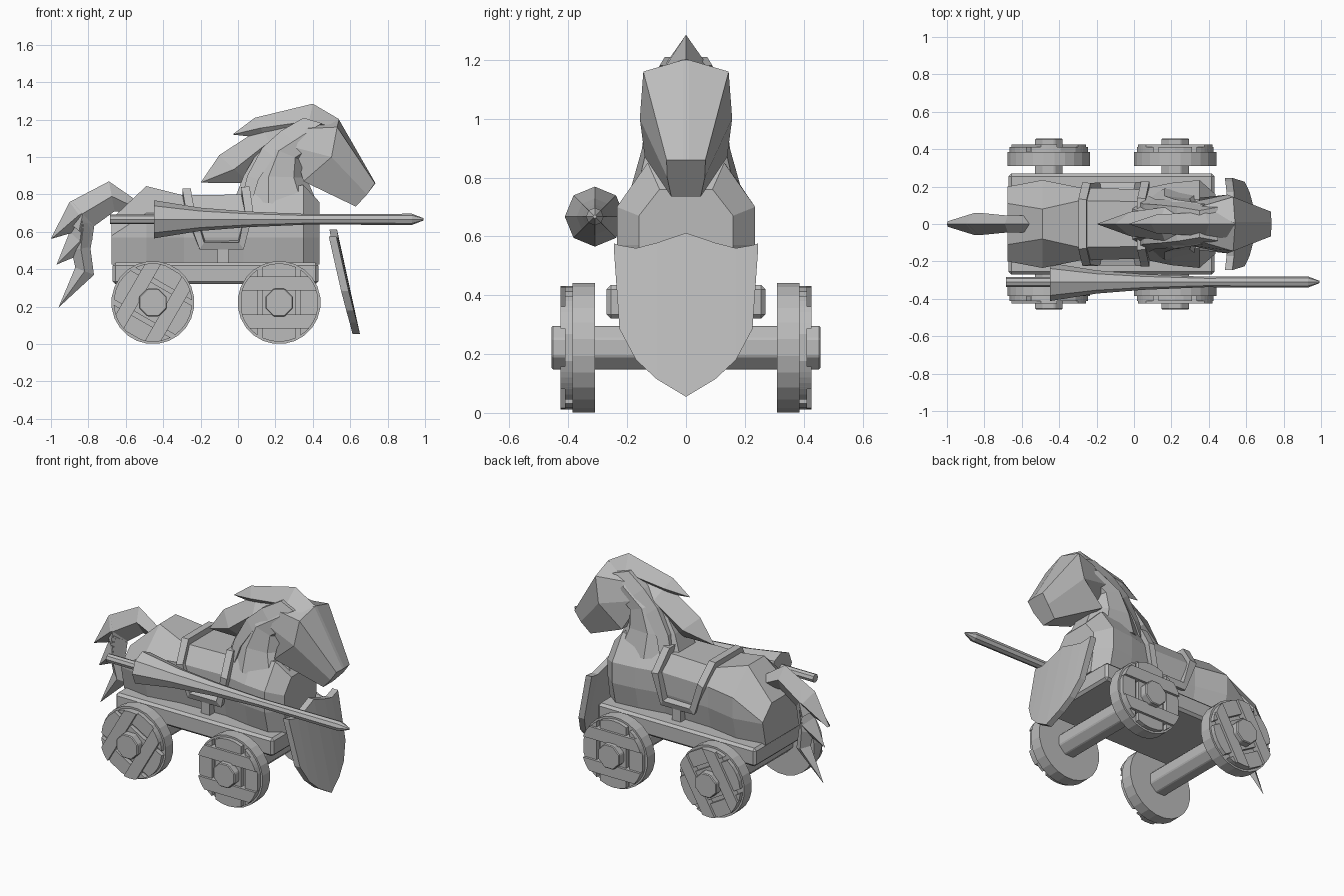
import bpy, bmesh
from math import sin, cos, pi, radians, sqrt
from mathutils import Vector

cube = bpy.data.objects.get("Cube")
if cube:
    bpy.data.objects.remove(cube)

grey = bpy.data.materials.new("plain_grey")
grey.use_nodes = True
COLOUR = (0.5, 0.5, 0.5, 1)
grey.diffuse_color = COLOUR
grey.node_tree.nodes["Principled BSDF"].inputs["Base Color"].default_value = COLOUR


def loft(name, rings, closed=False, bevel=0):
    """Skin equal-sized rings of points, capping the ends unless closed."""
    bm = bmesh.new()
    vs = [[bm.verts.new(p) for p in ring] for ring in rings]
    n = len(vs[0])
    for i in range(len(vs) if closed else len(vs) - 1):
        a, b = vs[i], vs[(i + 1) % len(vs)]
        for j in range(n):
            k = (j + 1) % n
            bm.faces.new((a[j], a[k], b[k], b[j]))
    if not closed:
        bm.faces.new(vs[0])
        bm.faces.new(vs[-1])
    bmesh.ops.remove_doubles(bm, verts=bm.verts, dist=0.0005)
    bmesh.ops.recalc_face_normals(bm, faces=bm.faces)
    me = bpy.data.meshes.new(name)
    bm.to_mesh(me)
    bm.free()
    ob = bpy.data.objects.new(name, me)
    me.materials.append(grey)
    bpy.context.collection.objects.link(ob)
    if bevel:
        mod = ob.modifiers.new("chamfer", 'BEVEL')
        mod.width = bevel
        mod.segments = 1
    return ob


def prism(name, outline, y0, y1, bevel=0):
    return loft(name, [[(x, y, z) for x, z in outline] for y in (y0, y1)], bevel=bevel)


def box_outline(x0, x1, z0, z1):
    return [(x0, z0), (x1, z0), (x1, z1), (x0, z1)]


def ngon(n, r, cx=0, cz=0, turn=0):
    return [(cx + r * cos(turn + 2 * pi * i / n), cz + r * sin(turn + 2 * pi * i / n))
            for i in range(n)]


def mirrored(half):
    """Ring from (x, y, z) points on one side, listed top to bottom."""
    return half + [(x, -y, z) for x, y, z in reversed(half)]


def lock(name, rings):
    """Hair lock with a diamond section: outer edge, inner edge, half width."""
    loft(name, [[(x1, 0, z1), ((x1 + x2) / 2, w, (z1 + z2) / 2), (x2, 0, z2),
                 ((x1 + x2) / 2, -w, (z1 + z2) / 2)] for x1, z1, x2, z2, w in rings])


def strap_loop(name, path, centre, width, thick):
    """Flat closed band swept along a path, facing away from the centre."""
    pts = [Vector(p) for p in path]
    rings = []
    for i, p in enumerate(pts):
        t = (pts[(i + 1) % len(pts)] - pts[i - 1]).normalized()
        out = Vector((0, p.y, p.z - centre))
        out = (out - t * out.dot(t)).normalized()
        s = t.cross(out) * width / 2
        o = out * thick / 2
        rings.append([p + s + o, p - s + o, p - s - o, p + s - o])
    loft(name, rings, closed=True)


# Cart deck
prism("deck", box_outline(-0.67, 0.43, 0.32, 0.435), -0.27, 0.27, bevel=0.015)

# Wheels, axles and hubs
HUB_Z = 0.222


def board(name, lo, hi, y0, y1, cx, turn, across):
    """Plank cut to the wheel circle, running along or across the grain."""
    r = 0.21
    steps = [lo + (hi - lo) * i / 4 for i in range(5)]
    pts = [(u, sqrt(max(r * r - u * u, 0))) for u in steps]
    pts += [(u, -v) for u, v in reversed(pts)]
    a = turn + (pi / 2 if across else 0)
    pts = [(cx + u * cos(a) - v * sin(a), HUB_Z + u * sin(a) + v * cos(a)) for u, v in pts]
    prism(name, pts, y0, y1)


for end, cx, turn in (("front", 0.22, 0), ("rear", -0.455, radians(60))):
    prism(end + "_axle", ngon(8, 0.08, cx, HUB_Z, pi / 8), -0.457, 0.457, bevel=0.005)
    for side, s in (("left", 1), ("right", -1)):
        tag = end + "_" + side
        prism(tag + "_wheel", ngon(24, 0.222, cx, HUB_Z, pi / 24), s * 0.31, s * 0.385)
        for i, (lo, hi) in enumerate(((-0.205, -0.115), (-0.09, 0.09), (0.115, 0.205))):
            board(f"{tag}_plank_{i}", lo, hi, s * 0.38, s * 0.411, cx, turn, False)
        for i, (lo, hi) in enumerate(((-0.14, -0.065), (0.065, 0.14))):
            board(f"{tag}_crossbar_{i}", lo, hi, s * 0.38, s * 0.426, cx, turn, True)

# Body: x, half width, top half width, top z, widest z
body = []
for x, w, tw, top, mid in ((-0.675, 0.2, 0.11, 0.67, 0.58), (-0.49, 0.235, 0.08, 0.845, 0.7),
                           (-0.29, 0.195, 0.125, 0.795, 0.7), (0.03, 0.185, 0.12, 0.8, 0.7),
                           (0.2, 0.22, 0.14, 0.84, 0.7), (0.35, 0.235, 0.13, 0.85, 0.7),
                           (0.435, 0.16, 0.09, 0.76, 0.67)):
    body.append(mirrored([(x, tw, top), (x, w, mid), (x, w, 0.57), (x, w * 0.85, 0.425)]))
loft("body", body)

# Neck: back point, front point, half width
neck = []
for bx, bz, fx, fz, w in ((-0.02, 0.77, 0.435, 0.73, 0.19), (0.03, 0.9, 0.365, 0.89, 0.15),
                          (0.13, 1.07, 0.35, 0.98, 0.132), (0.3, 1.18, 0.46, 1.05, 0.11)):
    neck.append(mirrored([(bx, w * 0.45, bz), ((bx * 0.6 + fx * 0.4), w, bz * 0.6 + fz * 0.4),
                          (bx * 0.2 + fx * 0.8, w * 0.9, bz * 0.2 + fz * 0.8),
                          (fx, w * 0.4, fz)]))
loft("neck", neck)

# Head: poll, brow and muzzle rings
loft("head", [
    mirrored([(0.32, 0.04, 1.19), (0.31, 0.08, 1.15), (0.27, 0.11, 1.06), (0.33, 0.07, 0.94)]),
    mirrored([(0.54, 0.01, 1.2), (0.53, 0.145, 1.16), (0.5, 0.157, 1.0), (0.35, 0.14, 0.87)]),
    mirrored([(0.735, 0.01, 0.86), (0.732, 0.066, 0.86), (0.69, 0.064, 0.8), (0.63, 0.05, 0.735)])])

# Mane locks, with a flat band where they meet the neck
lock("upper_mane", [(0.54, 1.203, 0.48, 1.12, 0.08), (0.4, 1.285, 0.36, 1.1, 0.065),
                    (0.09, 1.21, 0.15, 1.1, 0.05), (-0.03, 1.12, -0.03, 1.12, 0)])
lock("lower_mane", [(0.36, 1.22, 0.36, 1.08, 0.09), (0.13, 1.16, 0.2, 1.0, 0.09),
                    (-0.1, 1.01, 0.06, 0.86, 0.065), (-0.2, 0.863, -0.2, 0.863, 0)])
loft("mane_band", [[(bx, w * 0.8, bz), (fx, w, fz), (fx, -w, fz), (bx, -w * 0.8, bz)]
                   for bx, bz, fx, fz, w in ((0.35, 1.21, 0.45, 1.18, 0.09),
                                             (0.23, 1.14, 0.29, 1.09, 0.115),
                                             (0.13, 1.05, 0.19, 1.0, 0.128),
                                             (0.05, 0.9, 0.11, 0.88, 0.135),
                                             (0.02, 0.78, 0.08, 0.78, 0.15))])

# Tail with three pointed locks
lock("tail_root", [(-0.56, 0.78, -0.58, 0.7, 0.045), (-0.69, 0.87, -0.66, 0.71, 0.045),
                   (-0.89, 0.765, -0.77, 0.63, 0.06), (-0.92, 0.66, -0.78, 0.55, 0.055)])
lock("tail_upper_lock", [(-0.8, 0.81, -0.76, 0.64, 0.05), (-0.9, 0.76, -0.8, 0.62, 0.06),
                         (-1, 0.565, -0.99, 0.565, 0.015)])
lock("tail_middle_lock", [(-0.89, 0.72, -0.77, 0.62, 0.055), (-0.9, 0.6, -0.79, 0.5, 0.05),
                          (-0.97, 0.425, -0.97, 0.425, 0)])
lock("tail_lower_lock", [(-0.88, 0.66, -0.77, 0.64, 0.05), (-0.89, 0.5, -0.79, 0.52, 0.05),
                         (-0.87, 0.41, -0.77, 0.37, 0.035), (-0.96, 0.195, -0.96, 0.195, 0)])

# Saddle girth loop with side stays down to the deck
half = [(-0.275, 0.125, 0.81), (-0.255, 0.2, 0.7), (-0.19, 0.195, 0.53),
        (0.015, 0.195, 0.53), (0.06, 0.205, 0.7), (0.04, 0.13, 0.82)]
strap_loop("saddle_girth", mirrored(half), 0.6, 0.045, 0.045)
for side, s in (("left", 1), ("right", -1)):
    prism(side + "_girth_stay", box_outline(-0.11, -0.05, 0.425, 0.52), s * 0.16, s * 0.21)

# Lance with flared guard
lance = []
for x, r in ((-0.685, 0.026), (-0.45, 0.026), (-0.45, 0.102), (-0.2, 0.062), (0.05, 0.042),
             (0.38, 0.028), (0.93, 0.03), (0.992, 0.006)):
    lance.append([(x, -0.31 + u, 0.667 + v) for u, v in ngon(8, r, turn=pi / 2)])
loft("lance", lance)

# Leaning shield, bowed slightly: half-width stations with top and bottom heights
stations = [(0.245, 0.576, 0.555), (0.226, 0.57, 0.285), (0.17, 0.56, 0.18),
            (0.1, 0.578, 0.115), (0, 0.612, 0.055)]
stations += [(-y, top, low) for y, top, low in reversed(stations[:-1])]
loft("shield", [[(0.512 + (0.6 - z) * 0.22 - 0.2 * y * y + d, y, z)
                 for z, d in ((top, -0.02), (top, 0.02), (low, 0.02), (low, -0.02))]
                for y, top, low in stations])
